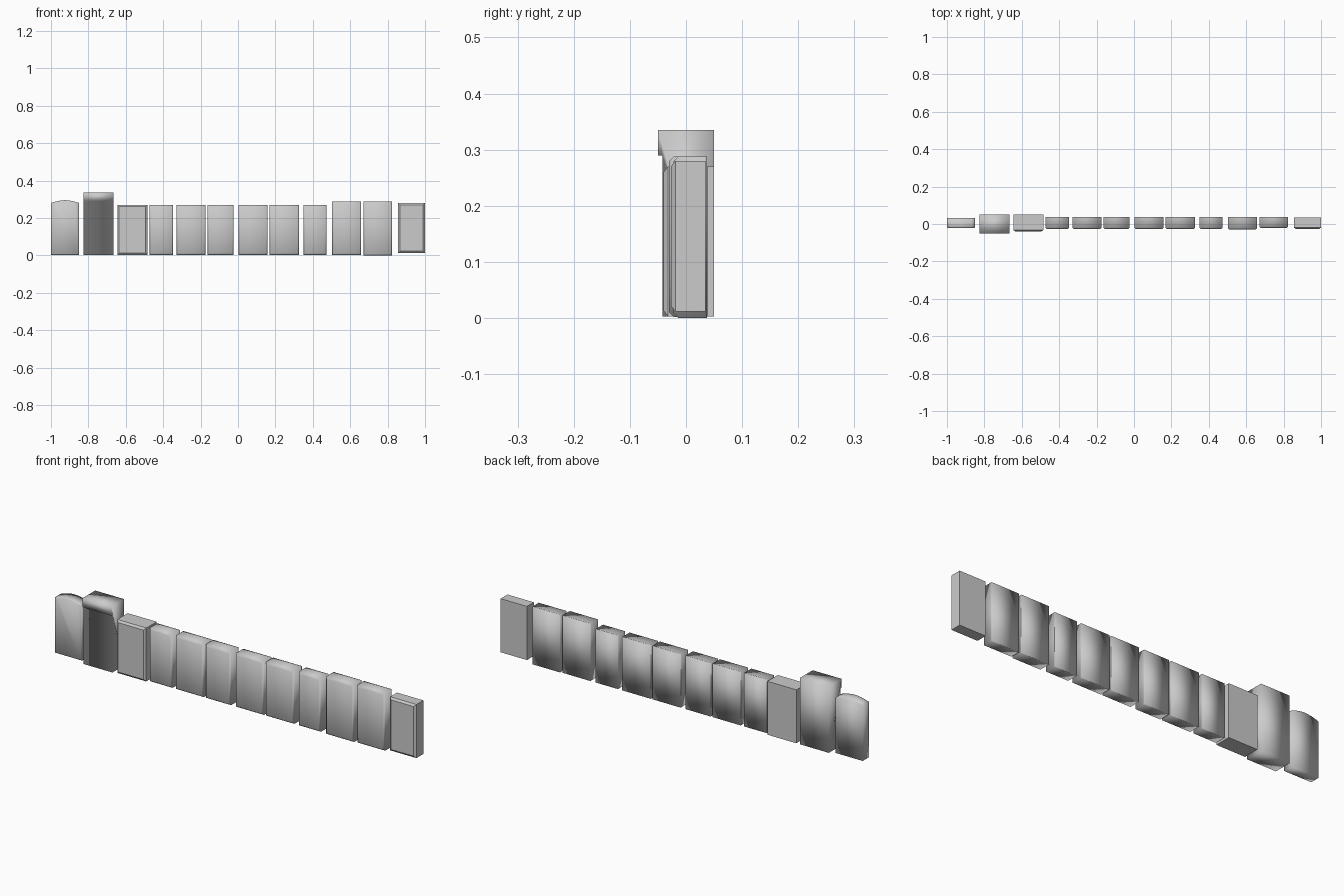
import bpy
import bmesh
import math

if "Cube" in bpy.data.objects:
    bpy.data.objects.remove(bpy.data.objects["Cube"])

grey = bpy.data.materials.new("plain_grey")
grey.use_nodes = True
colour = (0.6, 0.6, 0.6, 1)
grey.diffuse_color = colour
grey.node_tree.nodes["Principled BSDF"].inputs["Base Color"].default_value = colour


def loft(name, rings, smooth):
    """Skin a stack of matching rings, cap both ends and add the object."""
    bm = bmesh.new()
    loops = [[bm.verts.new(p) for p in ring] for ring in rings]
    count = len(loops[0])
    for a, b in zip(loops, loops[1:]):
        for i in range(count):
            j = (i + 1) % count
            bm.faces.new((a[i], a[j], b[j], b[i]))
    bm.faces.new(loops[0])
    bm.faces.new(loops[-1])
    bmesh.ops.recalc_face_normals(bm, faces=bm.faces)
    for f in bm.faces:
        f.smooth = smooth
    mesh = bpy.data.meshes.new(name)
    bm.to_mesh(mesh)
    bm.free()
    mesh.materials.append(grey)
    obj = bpy.data.objects.new(name, mesh)
    bpy.context.collection.objects.link(obj)
    return obj


def outline(x0, x1, z0, z1, inset, rise):
    """Upright rectangle, with an arched top when rise is above zero."""
    x0, x1, z0, z1 = x0 + inset, x1 - inset, z0 + inset, z1 - inset
    steps = 8 if rise else 1
    top = []
    for i in range(steps + 1):
        t = i / steps
        top.append((x1 + (x0 - x1) * t, z1 + rise * math.sin(math.pi * t)))
    return [(x0, z0), (x1, z0)] + top


def panel(name, x, y, z, layers, rise=0, smooth=True):
    """Layers are (depth from front, inset) pairs; negative depth is from the back."""
    rings = []
    for depth, inset in layers:
        py = y[0] + depth if depth >= 0 else y[1] + depth
        rings.append([(px, py, pz) for px, pz in outline(*x, *z, inset, rise)])
    rings.append([(px, y[1], pz) for px, pz in outline(*x, *z, layers[-1][1] and 0.004, rise)])
    return loft(name, rings, smooth)


# Arched end panel
panel("arched_panel", (-1, -0.85), (-0.022, 0.033), (0.003, 0.28),
      [(0, 0.004), (0.006, 0)], rise=0.015)

# Tall hooded panel, a side profile drawn across its width
hood = [(-0.042, 0.003), (0.05, 0.003), (0.05, 0.335), (-0.05, 0.335), (-0.05, 0.29), (-0.042, 0.29)]
loft("hooded_panel", [[(x, y, z) for y, z in hood] for x in (-0.825, -0.665)], True)

# Framed panels with a flat bevelled front
panel("thick_framed_panel", (-0.645, -0.485), (-0.04, 0.05), (0.003, 0.27),
      [(0, 0.01), (0.008, 0)], smooth=False)
panel("end_framed_panel", (0.855, 1), (-0.027, 0.035), (0.012, 0.28),
      [(0, 0.01), (0.008, 0)], smooth=False)

# Row of soft-edged panels
soft = [(0, 0.008), (0.008, 0), (-0.004, 0)]
for i, span in enumerate([(-0.473, -0.347), (-0.329, -0.174), (-0.163, -0.024),
                          (0.003, 0.158), (0.168, 0.326), (0.35, 0.473)]):
    panel(f"soft_panel_{i + 1}", span, (-0.028, 0.038), (0.003, 0.27), soft)
panel("tall_soft_panel_1", (0.503, 0.658), (-0.03, 0.037), (0.002, 0.288), soft)
panel("tall_soft_panel_2", (0.671, 0.824), (-0.022, 0.037), (0, 0.288), soft)
